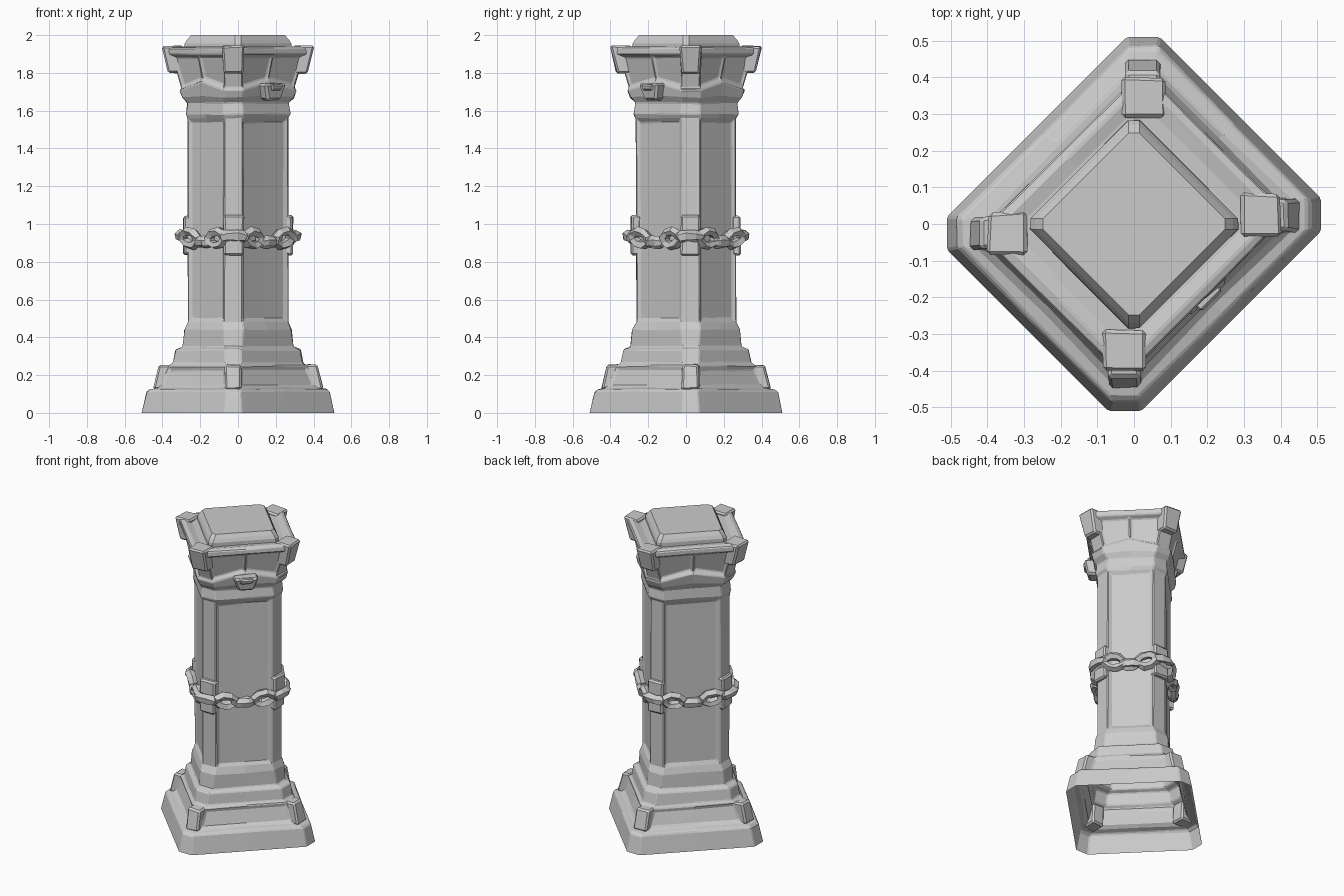
import bpy, bmesh, math, random
from mathutils import Matrix, Vector

random.seed(4)
if "Cube" in bpy.data.objects:
    bpy.data.objects.remove(bpy.data.objects["Cube"])

ROOT2 = math.sqrt(2)
SKEW = 0.025                       # plan is slightly longer along one diagonal
TURN = Matrix.Rotation(math.radians(45), 4, 'Z')

stone = bpy.data.materials.new("grey_stone")
stone.use_nodes = True
grey = (0.6, 0.6, 0.6, 1)
stone.diffuse_color = grey
stone.node_tree.nodes["Principled BSDF"].inputs["Base Color"].default_value = grey


def finish(bm, name, bevel=0.0):
    """Turn the mesh to its diagonal stance and add it to the scene."""
    bm.transform(TURN)
    bmesh.ops.recalc_face_normals(bm, faces=bm.faces)
    mesh = bpy.data.meshes.new(name)
    bm.to_mesh(mesh)
    bm.free()
    mesh.materials.append(stone)
    obj = bpy.data.objects.new(name, mesh)
    bpy.context.collection.objects.link(obj)
    if bevel:
        mod = obj.modifiers.new("worn_edges", 'BEVEL')
        mod.width = bevel
        mod.segments = 1
        mod.limit_method = 'ANGLE'
        mod.angle_limit = math.radians(35)
    return obj


def half_sizes(radius, width, skew):
    """Half sizes of a rectangle whose cut corners lie at the given radius."""
    h = radius / ROOT2 + width / (2 * ROOT2)
    return h + skew / ROOT2, h - skew / ROOT2


def loft(name, rings, panels, skew=SKEW, jitter=0.003, bevel=0.005):
    """Stack cut-corner rings (height, corner radius, corner width, middle lift)."""
    bm = bmesh.new()
    rows = []
    for z, radius, width, lift in rings:
        a, b = half_sizes(radius, width, skew)
        c = width / ROOT2
        outline = [(a, -b + c, 0), (a, 0, lift), (a, b - c, 0),
                   (a - c, b, 0), (0, b, lift), (c - a, b, 0),
                   (-a, b - c, 0), (-a, 0, lift), (-a, c - b, 0),
                   (c - a, -b, 0), (0, -b, lift), (a - c, -b, 0)]
        rows.append([bm.verts.new((x, y, z + dz)) for x, y, dz in outline])
    n = len(rows[0])
    sides = []
    for low, high in zip(rows, rows[1:]):
        sides.append([bm.faces.new((low[i], low[(i + 1) % n], high[(i + 1) % n], high[i]))
                      for i in range(n)])
    bm.faces.new(rows[-1])
    bm.normal_update()
    # sunken panels on the broad sides
    for row, (border, depth, split) in panels.items():
        broad = [f for i, f in enumerate(sides[row]) if i % 3 != 2]
        if split:
            bmesh.ops.inset_individual(bm, faces=broad, thickness=border, depth=-depth)
        else:
            bmesh.ops.inset_region(bm, faces=broad, thickness=border, depth=-depth,
                                   use_even_offset=True)
    # chiselled unevenness
    for v in bm.verts:
        if 0.01 < v.co.z < 1.94:
            v.co += Vector([random.uniform(-jitter, jitter) for _ in range(3)])
    return finish(bm, name, bevel)


def block(name, place, size, angle, taper=1.0, lean=0.0, bevel=0.01):
    """Chipped block; its lower end is scaled by taper and pulled inwards by lean."""
    bm = bmesh.new()
    bmesh.ops.create_cube(bm, size=1)
    for v in bm.verts:
        if v.co.z < 0:
            v.co.y *= taper
            v.co.x -= lean * (v.co.x > 0)
        v.co = Vector([p * s for p, s in zip(v.co, size)])
        v.co += Vector([random.uniform(-0.005, 0.005) for _ in range(3)])
    bm.transform(Matrix.Translation(place) @ Matrix.Rotation(angle, 4, 'Z'))
    return finish(bm, name, bevel)


def link(name, place, length, height, thick, angle, roll, tilt):
    """Chunky faceted chain link, long axis along the wall."""
    bm = bmesh.new()
    major, minor = 8, 5
    rings = []
    for i in range(major):
        t = 2 * math.pi * (i + 0.5) / major
        ring = []
        for j in range(minor):
            p = 2 * math.pi * j / minor
            out = math.cos(p) * thick
            ring.append(bm.verts.new((math.sin(p) * thick * 1.15,
                                      math.cos(t) * (length / 2 - thick + out),
                                      math.sin(t) * (height / 2 - thick + out))))
        rings.append(ring)
    for i in range(major):
        a, b = rings[i], rings[(i + 1) % major]
        for j in range(minor):
            k = (j + 1) % minor
            bm.faces.new((a[j], a[k], b[k], b[j]))
    for v in bm.verts:
        v.co += Vector([random.uniform(-0.004, 0.004) for _ in range(3)])
    bm.transform(Matrix.Translation(place) @ Matrix.Rotation(angle, 4, 'Z')
                 @ Matrix.Rotation(tilt, 4, 'X') @ Matrix.Rotation(roll, 4, 'Y'))
    return finish(bm, name)


# stepped base, shaft and capital as one open-bottomed shell
loft("pillar_body", [
    (0, 0.51, 0.09, 0), (0.11, 0.485, 0.08, 0), (0.125, 0.47, 0.08, 0),
    (0.132, 0.425, 0.08, 0), (0.25, 0.37, 0.09, 0), (0.265, 0.345, 0.09, 0),
    (0.335, 0.33, 0.09, 0), (0.35, 0.295, 0.09, 0), (0.44, 0.285, 0.1, 0),
    (0.48, 0.265, 0.1, 0), (1.56, 0.265, 0.1, 0), (1.58, 0.277, 0.1, 0),
    (1.64, 0.268, 0.1, 0), (1.67, 0.295, 0.1, 0.01), (1.71, 0.31, 0.1, 0.04),
    (1.72, 0.30, 0.1, 0.04), (1.89, 0.35, 0.1, 0), (1.90, 0.37, 0.1, 0),
    (1.93, 0.37, 0.1, 0), (1.94, 0.34, 0.09, 0), (1.93, 0.30, 0.06, 0)],
    {3: (0.022, 0.012, False), 9: (0.022, 0.014, False), 15: (0.018, 0.014, True)})

# bevelled slab on top
loft("top_slab", [(1.91, 0.285, 0.03, 0), (1.955, 0.283, 0.03, 0),
                  (1.975, 0.27, 0.03, 0), (2.0, 0.248, 0.03, 0)],
     {}, skew=0, bevel=0)

# corner pieces
for sx in (1, -1):
    for sy in (1, -1):
        def corner(radius, z):
            return Vector((sx * (radius + SKEW) / ROOT2, sy * (radius - SKEW) / ROOT2, z))
        out = math.atan2(sy, sx)
        block("capital_horn", corner(0.345, 1.87), (0.11, 0.12, 0.145), out, 0.85, 0.3)
        block("corner_clamp", corner(0.265, 0.94), (0.05, 0.11, 0.21), out, 0.95)
        block("base_corner", corner(0.385, 0.19), (0.06, 0.09, 0.13), out, 1.0, -0.6)
        link("chain_corner_link", corner(0.295, 0.935), 0.16, 0.09, 0.026, out,
             math.radians(70), 0)

# chain across each side, sagging towards the middle
hx, hy = half_sizes(0.265, 0.1, SKEW)
for side in range(4):
    angle = side * math.pi / 2
    gap, reach = (hx, hy) if side % 2 == 0 else (hy, hx)
    spin = Matrix.Rotation(angle, 3, 'Z')
    link("chain_middle_link", spin @ Vector((gap + 0.018, 0, 0.905)), 0.14, 0.085,
         0.025, angle, math.radians(75), 0)
    for s in (1, -1):
        link("chain_side_link", spin @ Vector((gap + 0.018, s * reach * 0.48, 0.925)),
             0.165, 0.125, 0.025, angle, math.radians(12), s * math.radians(10))

# carved boss under the capital on one side
block("capital_boss", Vector((0, -0.25, 1.70)), (0.08, 0.15, 0.09),
      -math.pi / 2, 0.6, 0.2, 0.012)
block("boss_ridge", Vector((0, -0.275, 1.725)), (0.05, 0.09, 0.035),
      -math.pi / 2, 0.8, 0.1, 0.008)
